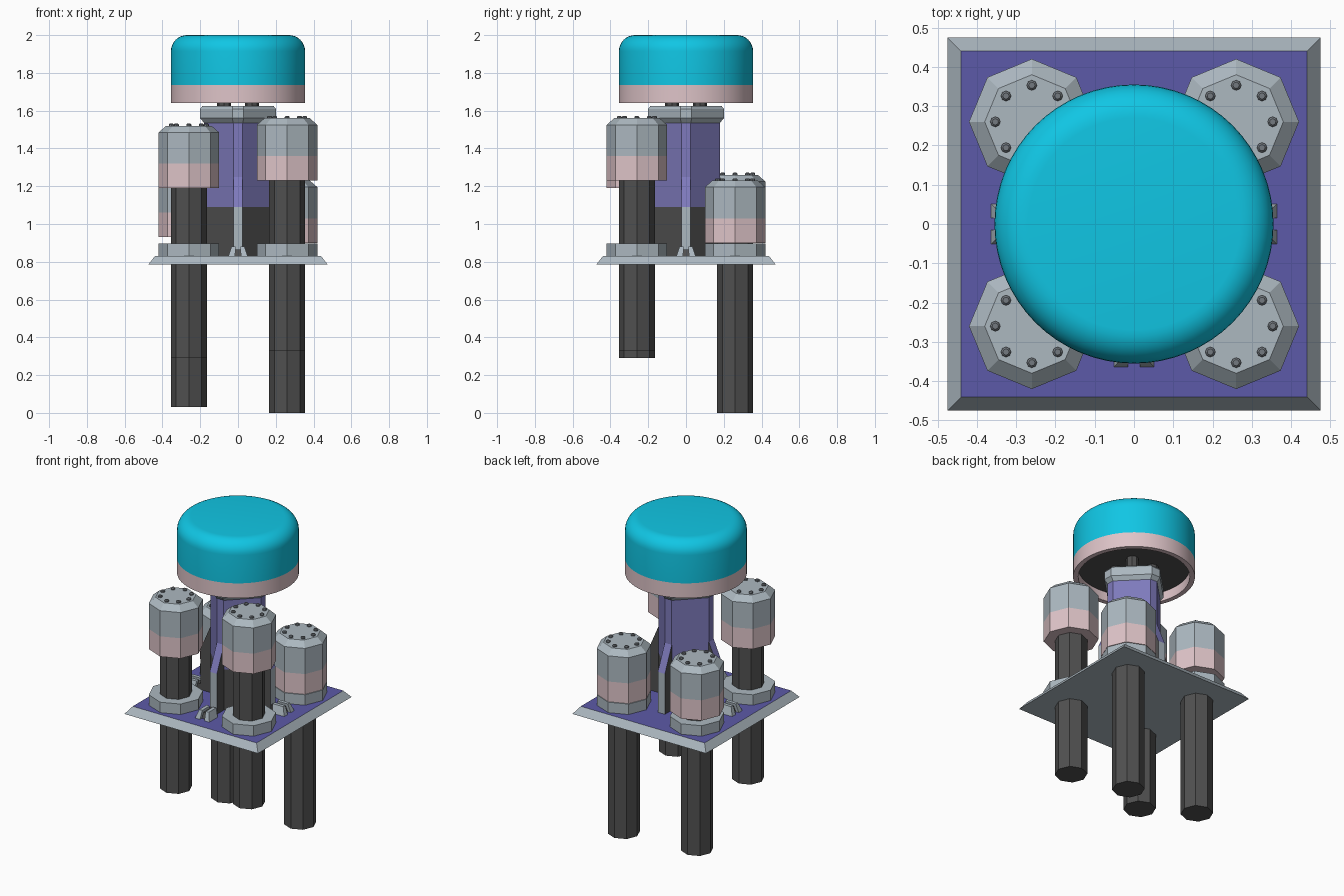
import bpy, bmesh, math
from mathutils import Matrix, Vector

cube = bpy.data.objects.get("Cube")
if cube:
    bpy.data.objects.remove(cube, do_unlink=True)


def material(name, rgb):
    linear = [(c / 255 / 12.92 if c < 11 else ((c / 255 + 0.055) / 1.055) ** 2.4) for c in rgb]
    m = bpy.data.materials.new(name)
    m.use_nodes = True
    m.diffuse_color = (*linear, 1)
    m.node_tree.nodes["Principled BSDF"].inputs["Base Color"].default_value = (*linear, 1)
    return m


STEEL = material("pale steel", (172, 184, 192))
DARK = material("dark metal", (80, 80, 80))
PINK = material("dusty pink", (222, 196, 200))
CYAN = material("bright cyan", (16, 198, 228))
VIOLET = material("light violet", (126, 122, 188))
INDIGO = material("deep indigo", (92, 90, 168))
BOLT = material("bolt grey", (116, 122, 128))


def finish(name, bm, mats, place=None):
    bmesh.ops.recalc_face_normals(bm, faces=bm.faces)
    me = bpy.data.meshes.new(name)
    bm.to_mesh(me)
    bm.free()
    for m in mats:
        me.materials.append(m)
    ob = bpy.data.objects.new(name, me)
    bpy.context.collection.objects.link(ob)
    if place:
        ob.matrix_world = place
    return ob


def loft(name, rings, bands, bottom, top, place=None):
    """Skin a stack of rings; bands gives one material per gap."""
    bm = bmesh.new()
    mats = list(dict.fromkeys([*bands, bottom, top]))
    rows = [[bm.verts.new(p) for p in ring] for ring in rings]
    n = len(rows[0])
    for low, high, mat in zip(rows, rows[1:], bands):
        for i in range(n):
            j = (i + 1) % n
            f = bm.faces.new((low[i], low[j], high[j], high[i]))
            f.material_index = mats.index(mat)
    bm.faces.new(rows[0][::-1]).material_index = mats.index(bottom)
    bm.faces.new(rows[-1]).material_index = mats.index(top)
    return finish(name, bm, mats, place)


def circle(r, z, n=8):
    return [(r * math.cos(math.tau * i / n), r * math.sin(math.tau * i / n), z) for i in range(n)]


def square(h, z):
    return [(-h, -h, z), (h, -h, z), (h, h, z), (-h, h, z)]


def diamond(d, w, z):
    """Square turned 45 degrees with clipped corners on the axes."""
    return [(d, -w, z), (d, w, z), (w, d, z), (-w, d, z),
            (-d, w, z), (-d, -w, z), (-w, -d, z), (w, -d, z)]


def at(x, y, z=0):
    return Matrix.Translation((x, y, z))


# Deck plate with sloping rim
loft("deck_plate", [square(0.475, 0.785), square(0.44, 0.83)], [STEEL], STEEL, INDIGO)

# Four pistons, each at its own height
R = 0.16
pistons = {"front_right": (-0.26, -0.26, 0.29), "front_left": (0.26, -0.26, 0.33),
           "back_left": (0.26, 0.26, 0.0), "back_right": (-0.26, 0.26, 0.03)}
for side, (x, y, lift) in pistons.items():
    here = at(x, y, lift)
    loft(side + "_rod", [circle(0.095, 0), circle(0.095, 0.95)], [DARK], DARK, DARK, here)
    loft(side + "_cap",
         [circle(R, 0.90), circle(R, 1.03), circle(R, 1.195), circle(0.12, 1.23)],
         [PINK, STEEL, STEEL], PINK, STEEL, here)
    loft(side + "_collar", [circle(R, 0.828), circle(R, 0.897)],
         [STEEL], STEEL, STEEL, at(x, y))
    for i, (bx, by, _) in enumerate(circle(0.093, 0)):
        loft(f"{side}_bolt_{i + 1}",
             [circle(0.013, 1.228), circle(0.013, 1.237), circle(0.008, 1.242)],
             [BOLT, BOLT], BOLT, BOLT, at(x + bx, y + by, lift))

# Central column and its head block
loft("column", [diamond(0.18, 0.024, z) for z in (0.828, 1.09, 1.55)],
     [DARK, VIOLET], DARK, VIOLET)
loft("column_head",
     [diamond(0.175, 0.024, 1.53), diamond(0.2, 0.03, 1.56),
      diamond(0.2, 0.03, 1.61), diamond(0.188, 0.028, 1.625)],
     [STEEL] * 3, STEEL, STEEL)

# Buttress fins and claw feet around the column
fin_profile = [(0.12, 0.828), (0.25, 0.828), (0.25, 1.09), (0.18, 1.25), (0.12, 1.25)]
for name, angle in (("left", 0), ("back", 90), ("right", 180), ("front", 270)):
    turn = Matrix.Rotation(math.radians(angle), 4, "Z")
    fin = loft(name + "_fin", [[(d, t, z) for d, z in fin_profile] for t in (-0.025, 0.025)],
               [STEEL], DARK, DARK, turn)
    fin.data.materials.append(VIOLET)
    for p in fin.data.polygons:
        if 0.2 < p.normal.z < 0.9:
            p.material_index = 2
    if name == "back":
        continue
    loft(name + "_foot_core",
         [[(d, t * 0.02, z) for d, z in ((0.25, 0.828), (0.345, 0.828), (0.33, 0.865), (0.25, 0.865))]
          for t in (-1, 1)], [DARK], DARK, DARK, turn)
    for s in (-1, 1):
        low = [(0.28, s * 0.016, 0.828), (0.365, s * 0.016, 0.828),
               (0.365, s * 0.052, 0.828), (0.28, s * 0.052, 0.828)]
        high = [(0.27, s * 0.012, 0.882), (0.345, s * 0.012, 0.882),
                (0.345, s * 0.034, 0.882), (0.27, s * 0.034, 0.882)]
        loft(f"{name}_foot_claw_{'a' if s < 0 else 'b'}", [low, high],
             [STEEL], STEEL, STEEL, turn)

# Posts holding the dome
for i, (sx, sy) in enumerate(((-1, -1), (1, -1), (1, 1), (-1, 1))):
    loft(f"dome_post_{i + 1}", [circle(0.037, 1.62), circle(0.037, 1.71)],
         [DARK], DARK, DARK, at(sx * 0.075, sy * 0.075))

# Dome: hollow pink rim under a rounded cyan cap
rim, fillet, steps = 0.355, 0.085, 8
profile = [(0.325, 1.70), (0.325, 1.64), (rim, 1.64), (rim, 1.735)]
for i in range(steps + 1):
    a = math.pi / 2 * i / steps
    profile.append((rim - fillet + fillet * math.cos(a), 2 - fillet + fillet * math.sin(a)))
dome = loft("dome", [circle(r, z, 64) for r, z in profile],
            [PINK] * 3 + [CYAN] * (steps + 1), DARK, CYAN)
bpy.ops.object.select_all(action="DESELECT")
dome.select_set(True)
bpy.context.view_layer.objects.active = dome
bpy.ops.object.shade_smooth_by_angle(angle=math.radians(35))
